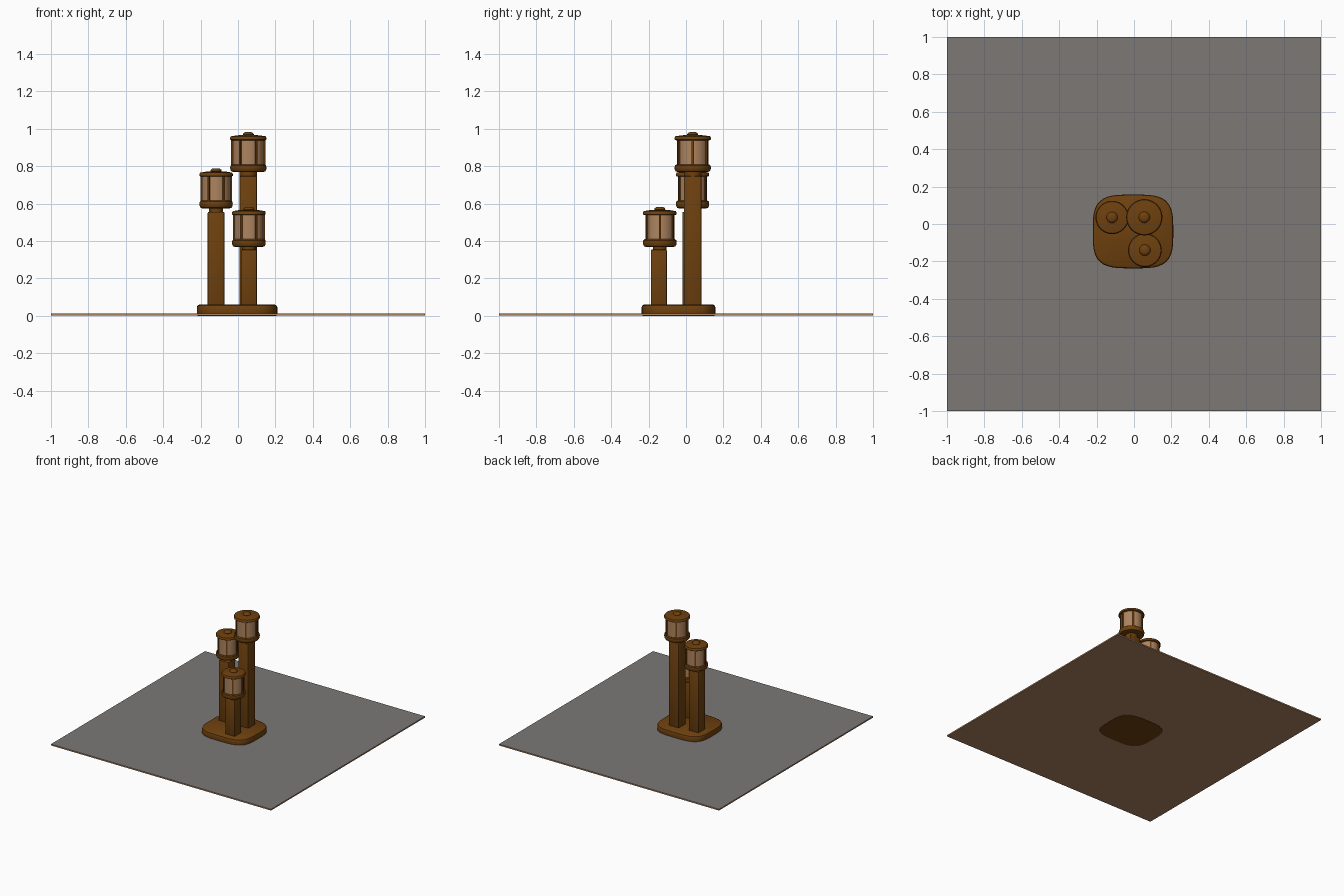
import bpy, bmesh, math
from mathutils import Matrix, Vector

if "Cube" in bpy.data.objects:
    bpy.data.objects.remove(bpy.data.objects["Cube"])


def mat(name, rgb):
    m = bpy.data.materials.new(name)
    m.diffuse_color = (*rgb, 1)
    m.use_nodes = True
    m.node_tree.nodes["Principled BSDF"].inputs["Base Color"].default_value = m.diffuse_color
    return m


BRONZE = mat("bronze brown", (0.156, 0.052, 0.0045))
TAN = mat("tan glass", (0.42, 0.23, 0.115))
GREY = mat("stone grey", (0.20, 0.19, 0.18))


def finish(name, bm, *mats, smooth=True):
    bmesh.ops.recalc_face_normals(bm, faces=bm.faces)
    me = bpy.data.meshes.new(name)
    bm.to_mesh(me)
    bm.free()
    for m in mats:
        me.materials.append(m)
    ob = bpy.data.objects.new(name, me)
    bpy.context.collection.objects.link(ob)
    if smooth:
        bpy.ops.object.select_all(action='DESELECT')
        ob.select_set(True)
        bpy.context.view_layer.objects.active = ob
        bpy.ops.object.shade_smooth_by_angle(angle=math.radians(35))
    return ob


def loft(bm, rings):
    """Skin closed rings of points and cap both ends."""
    rows = [[bm.verts.new(p) for p in ring] for ring in rings]
    n = len(rows[0])
    for a, b in zip(rows, rows[1:]):
        for i in range(n):
            j = (i + 1) % n
            bm.faces.new((a[i], a[j], b[j], b[i]))
    bm.faces.new(rows[0][::-1])
    bm.faces.new(rows[-1])


def lathe(name, x, y, z, profile, material, n=40):
    """Turned solid from (radius, height) pairs."""
    bm = bmesh.new()
    loft(bm, [[(x + r * math.cos(2 * math.pi * i / n),
                y + r * math.sin(2 * math.pi * i / n), z + h) for i in range(n)]
              for r, h in profile])
    return finish(name, bm, material)


def box(bm, centre, size, rot=0):
    m = (Matrix.Translation(centre) @ Matrix.Rotation(rot, 4, 'Z')
         @ Matrix.Diagonal((*size, 1)))
    return bmesh.ops.create_cube(bm, size=1, matrix=m)


# thin square ground slab: grey on top, tan on the sides and underside
bm = bmesh.new()
box(bm, (0, 0, 0.0075), (2, 2, 0.011))
bmesh.ops.recalc_face_normals(bm, faces=bm.faces)
for f in bm.faces:
    f.material_index = 1 if f.normal.z > 0.5 else 0
finish("ground_slab", bm, TAN, GREY, smooth=False)


# rounded-square plinth with a softened rim
def squircle(inset, z, n=64):
    pts = []
    for i in range(n):
        t = 2 * math.pi * i / n
        c, s = math.cos(t), math.sin(t)
        k = (abs(c) ** 3.6 + abs(s) ** 3.6) ** (-1 / 3.6)
        pts.append((-0.005 + (0.215 - inset) * k * c,
                    -0.04 + (0.197 - inset) * k * s, z))
    return pts


bm = bmesh.new()
loft(bm, [squircle(i, z) for i, z in
          ((0.004, 0), (0, 0.012), (0, 0.046), (0.003, 0.054), (0.012, 0.06))])
finish("plinth", bm, BRONZE)


# one lantern on a square post
def lantern(tag, x, y, post_y, half, post_top, lamp_z, R, neck):
    # square post with slightly eased edges
    bm = bmesh.new()
    box(bm, (x, post_y, (0.05 + post_top) / 2), (2 * half, 2 * half, post_top - 0.05))
    bmesh.ops.bevel(bm, geom=list(bm.edges), offset=0.006, segments=2,
                    affect='EDGES', profile=0.5)
    finish(tag + "_post", bm, BRONZE)

    # neck between post and lamp
    lathe(tag + "_neck", x, y, post_top - 0.01, ((neck, 0), (neck, lamp_z - post_top + 0.02)), BRONZE)

    # cup holding the glass
    lathe(tag + "_cup", x, y, lamp_z,
          ((0.80 * R, 0), (0.93 * R, 0.004), (0.99 * R, 0.014), (R, 0.026),
           (0.98 * R, 0.036), (0.90 * R, 0.042)), BRONZE)

    # glass cylinder
    lathe(tag + "_glass", x, y, lamp_z + 0.035, ((0.86 * R, 0), (0.86 * R, 0.145)), TAN)

    # six upright bars around the glass
    bm = bmesh.new()
    for k in range(6):
        a = math.radians(60 * k)
        p = Vector((x + 0.88 * R * math.cos(a), y + 0.88 * R * math.sin(a), lamp_z + 0.107))
        box(bm, p, (0.012, 0.011, 0.145), a)
    finish(tag + "_bars", bm, BRONZE, smooth=False)

    # lid with a low dome
    lathe(tag + "_lid", x, y, lamp_z + 0.170,
          ((0.92 * R, 0), (R, 0.004), (R, 0.015), (0.95 * R, 0.022),
           (0.6 * R, 0.027), (0.2 * R, 0.030)), BRONZE)

    # small finial knob
    lathe(tag + "_knob", x, y, lamp_z + 0.195,
          ((0.026, 0), (0.030, 0.006), (0.028, 0.012), (0.020, 0.018), (0.008, 0.020)),
          BRONZE, 24)


lantern("tall", 0.055, 0.036, 0.035, 0.047, 0.748, 0.768, 0.097, 0.046)
lantern("middle", -0.117, 0.035, 0.025, 0.045, 0.556, 0.574, 0.089, 0.037)
lantern("short", 0.058, -0.140, -0.145, 0.043, 0.354, 0.368, 0.090, 0.037)
